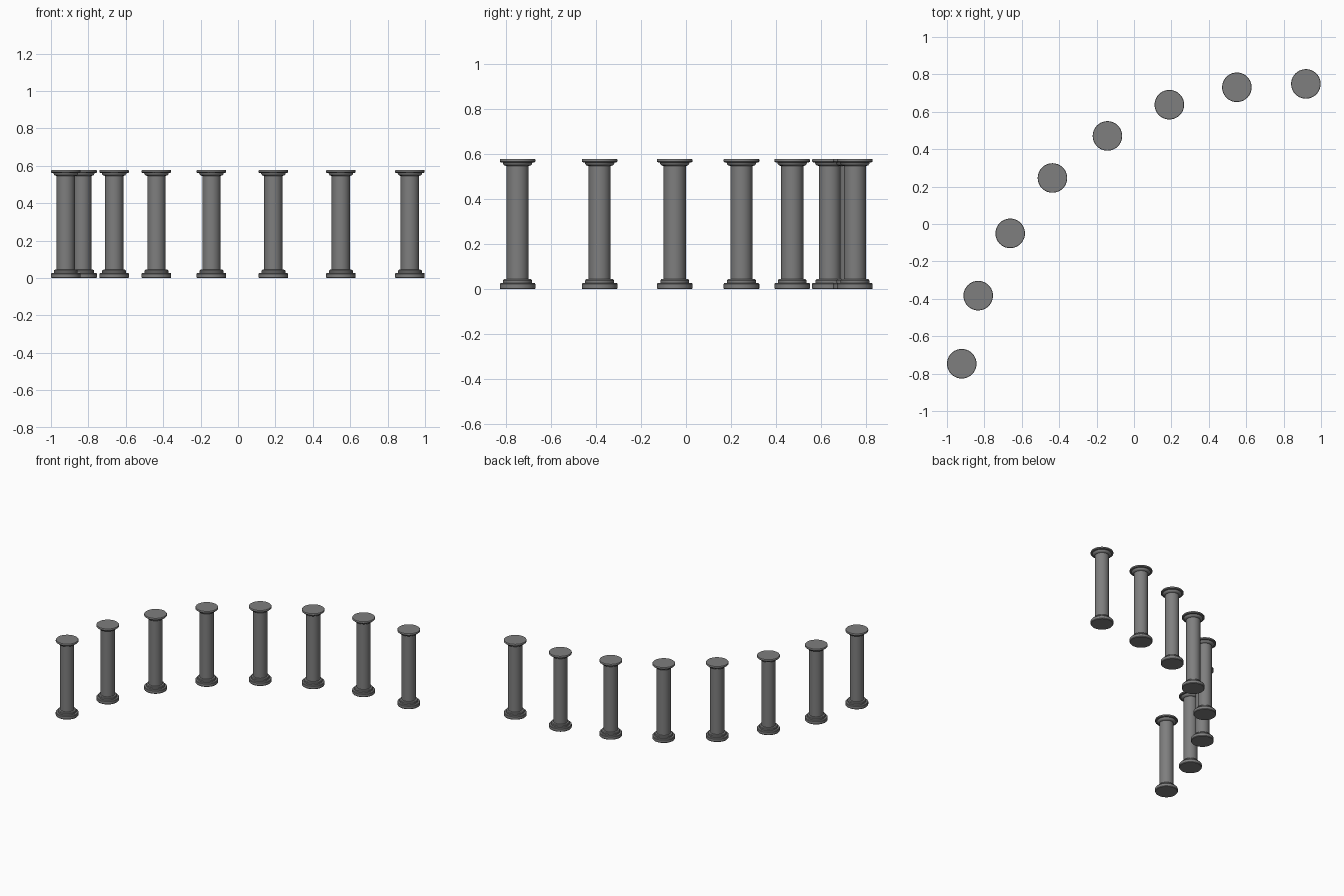
import bpy, bmesh
from math import radians

if "Cube" in bpy.data.objects:
    bpy.data.objects.remove(bpy.data.objects["Cube"])

# column profile (radius, height): plinth, base ring, shaft, flared capital, top slab
PROFILE = [(0, 0), (0.076, 0), (0.079, 0.004), (0.079, 0.023), (0.076, 0.027),
           (0.064, 0.028), (0.064, 0.039), (0.060, 0.044), (0.049, 0.046),
           (0.049, 0.546), (0.059, 0.549), (0.064, 0.555), (0.066, 0.562),
           (0.076, 0.563), (0.079, 0.566), (0.079, 0.574), (0.077, 0.577), (0, 0.577)]

# column centres, evenly spaced along the curve
SPOTS = [(-0.921, -0.747), (-0.833, -0.383), (-0.662, -0.05), (-0.436, 0.246),
         (-0.142, 0.471), (0.189, 0.638), (0.55, 0.731), (0.919, 0.749)]


def column_mesh(steps=40):
    bm = bmesh.new()
    verts = [bm.verts.new((r, 0, z)) for r, z in PROFILE]
    edges = [bm.edges.new(pair) for pair in zip(verts, verts[1:])]
    bmesh.ops.spin(bm, geom=verts + edges, cent=(0, 0, 0), axis=(0, 0, 1),
                   angle=radians(360), steps=steps, use_duplicate=False)
    bmesh.ops.remove_doubles(bm, verts=bm.verts, dist=0.0002)
    bmesh.ops.recalc_face_normals(bm, faces=bm.faces)
    mesh = bpy.data.meshes.new("column")
    bm.to_mesh(mesh)
    bm.free()
    return mesh


# dark stone
stone = bpy.data.materials.new("dark_stone")
stone.diffuse_color = (0.21, 0.21, 0.21, 1)
stone.use_nodes = True
stone.node_tree.nodes["Principled BSDF"].inputs["Base Color"].default_value = stone.diffuse_color

# row of identical columns sharing one mesh
mesh = column_mesh()
mesh.materials.append(stone)
for i, (x, y) in enumerate(SPOTS):
    column = bpy.data.objects.new(f"column_{i + 1}", mesh)
    column.location = (x, y, 0)
    bpy.context.collection.objects.link(column)

# smooth the round sides, keep the ledges crisp
bpy.context.view_layer.objects.active = column
column.select_set(True)
bpy.ops.object.shade_smooth_by_angle(angle=radians(35))
